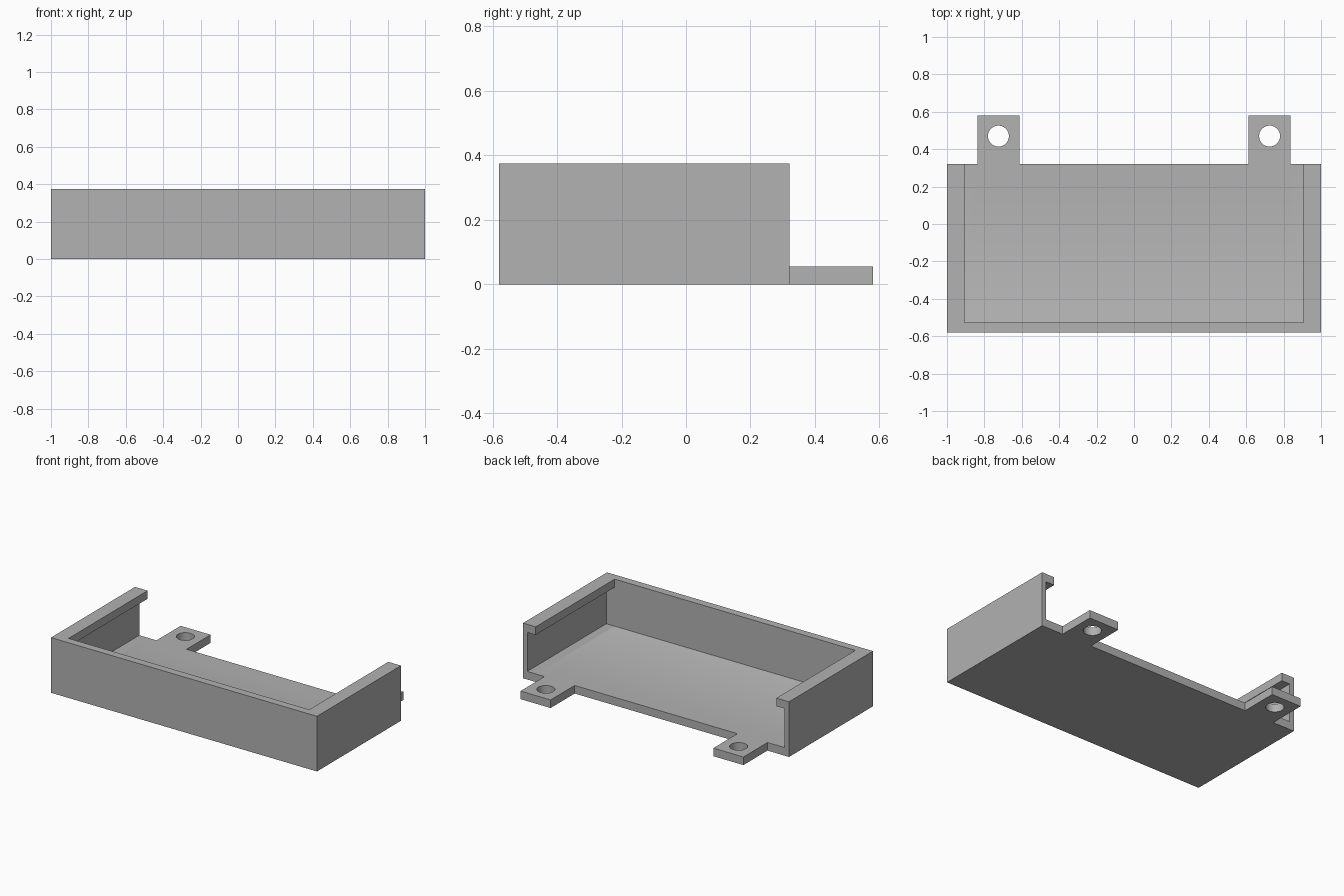
import bpy
import bmesh
from mathutils import Matrix, Vector

cube = bpy.data.objects.get("Cube")
if cube:
    bpy.data.objects.remove(cube, do_unlink=True)

FRONT, REAR, TAB_END = -0.58, 0.322, 0.58
HEIGHT, PLATE = 0.375, 0.055
WALL_IN, LIP_IN, FRONT_IN = 0.968, 0.905, -0.527
OVER = 0.1

grey = bpy.data.materials.new("plain_grey")
grey.use_nodes = True
colour = (0.445, 0.445, 0.445, 1)
grey.diffuse_color = colour
grey.node_tree.nodes["Principled BSDF"].inputs["Base Color"].default_value = colour


def finish(name, bm):
    mesh = bpy.data.meshes.new(name)
    bm.to_mesh(mesh)
    bm.free()
    mesh.materials.append(grey)
    obj = bpy.data.objects.new(name, mesh)
    bpy.context.collection.objects.link(obj)
    return obj


def box(name, low, high):
    low, high = Vector(low), Vector(high)
    bm = bmesh.new()
    matrix = Matrix.Translation((low + high) / 2) @ Matrix.Diagonal((*(high - low), 1))
    bmesh.ops.create_cube(bm, size=1, matrix=matrix)
    return finish(name, bm)


def cylinder(name, centre, radius, depth):
    bm = bmesh.new()
    bmesh.ops.create_cone(bm, cap_ends=True, segments=40, radius1=radius,
                          radius2=radius, depth=depth,
                          matrix=Matrix.Translation(centre))
    return finish(name, bm)


def combine(target, tool, operation):
    """Apply a boolean and discard the tool object."""
    mod = target.modifiers.new(operation, 'BOOLEAN')
    mod.operation = operation
    mod.solver = 'EXACT'
    mod.object = tool
    bpy.context.view_layer.objects.active = target
    bpy.ops.object.modifier_apply(modifier=mod.name)
    bpy.data.objects.remove(tool, do_unlink=True)


# Tray block, hollowed from the open rear
tray = box("mounting_tray", (-1, FRONT, 0), (1, REAR, HEIGHT))
combine(tray, box("cavity_cutter", (-WALL_IN, FRONT_IN, PLATE),
                  (WALL_IN, REAR + OVER, HEIGHT - PLATE)), 'DIFFERENCE')

# Top opening, leaving an overhanging lip on each side wall
combine(tray, box("opening_cutter", (-LIP_IN, FRONT_IN, PLATE),
                  (LIP_IN, REAR + OVER, HEIGHT + OVER)), 'DIFFERENCE')

# Rear screw tabs with round holes
for side in (-1, 1):
    x = side * 0.725
    tab = box("screw_tab", (x - 0.113, REAR - OVER, 0), (x + 0.113, TAB_END, PLATE))
    combine(tray, tab, 'UNION')
    combine(tray, cylinder("hole_cutter", (x, 0.47, 0), 0.056, 0.3), 'DIFFERENCE')

# Crisp flat faces, smooth hole walls
bpy.ops.object.select_all(action='DESELECT')
tray.select_set(True)
bpy.context.view_layer.objects.active = tray
bpy.ops.object.shade_smooth_by_angle()
